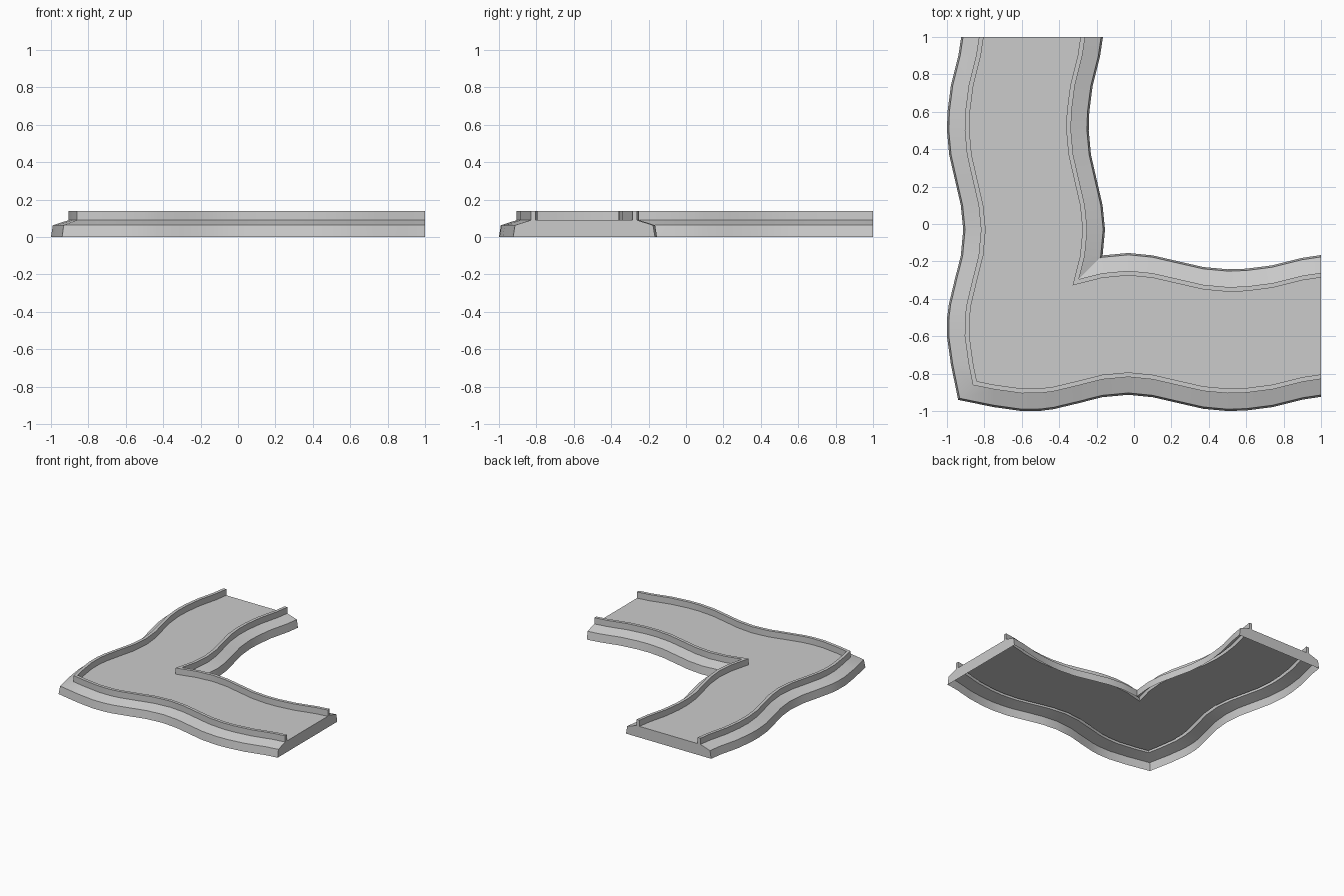
import bpy, bmesh, math

if "Cube" in bpy.data.objects:
    bpy.data.objects.remove(bpy.data.objects["Cube"])

# Wavy edge: sideways offset along each arm (position, offset)
WAVE = [(-1.0, -0.015), (-0.75, -0.066), (-0.6, -0.087), (-0.5, -0.086),
        (-0.43, -0.077), (-0.3, -0.046), (-0.17, -0.013), (-0.03, 0.0),
        (0.1, -0.013), (0.23, -0.043), (0.37, -0.075), (0.5, -0.087),
        (0.6, -0.084), (0.74, -0.066), (0.9, -0.026), (1.0, -0.011)]

# Cross-section of one border: distance in from the base edge, height
BORDER = [(0, 0), (0.01, 0.063), (0.095, 0.09), (0.095, 0.14),
          (0.12, 0.14), (0.12, 0.09)]
OUTER, INNER = -0.913, -0.155
PROFILE = ([(OUTER + d, z) for d, z in BORDER] +
           [(INNER - d, z) for d, z in reversed(BORDER)])


def wave(t):
    for (t0, w0), (t1, w1) in zip(WAVE, WAVE[1:]):
        if t <= t1:
            return w0 + (w1 - w0) * (t - t0) / (t1 - t0)
    return WAVE[-1][1]


def rail(c, z):
    """One profile point swept along both arms, mitred on the diagonal."""
    corner = c
    for _ in range(60):
        corner = c + wave(corner)
    arm = []
    for t, _ in WAVE:
        t = max(t, corner)
        arm.append((c + wave(t), t, z))
    return arm[::-1] + [(y, x, h) for x, y, h in arm[1:]]


# Corner path: shell open underneath, closed at both arm ends
bm = bmesh.new()
rails = [[bm.verts.new(p) for p in rail(c, z)] for c, z in PROFILE]
for a, b in zip(rails, rails[1:]):
    for i in range(len(a) - 1):
        bm.faces.new((a[i], a[i + 1], b[i + 1], b[i]))
for end in (0, -1):
    bm.faces.new([r[end] for r in rails])
bmesh.ops.remove_doubles(bm, verts=bm.verts, dist=1e-4)
bmesh.ops.recalc_face_normals(bm, faces=bm.faces)
bm.normal_update()
if sum(f.normal.z * f.calc_area() for f in bm.faces) < 0:
    bmesh.ops.reverse_faces(bm, faces=bm.faces)

mesh = bpy.data.meshes.new("corner_path")
bm.to_mesh(mesh)
bm.free()
path = bpy.data.objects.new("corner_path", mesh)
bpy.context.collection.objects.link(path)
bpy.context.view_layer.objects.active = path
path.select_set(True)
bpy.ops.object.shade_smooth_by_angle(angle=math.radians(20))
